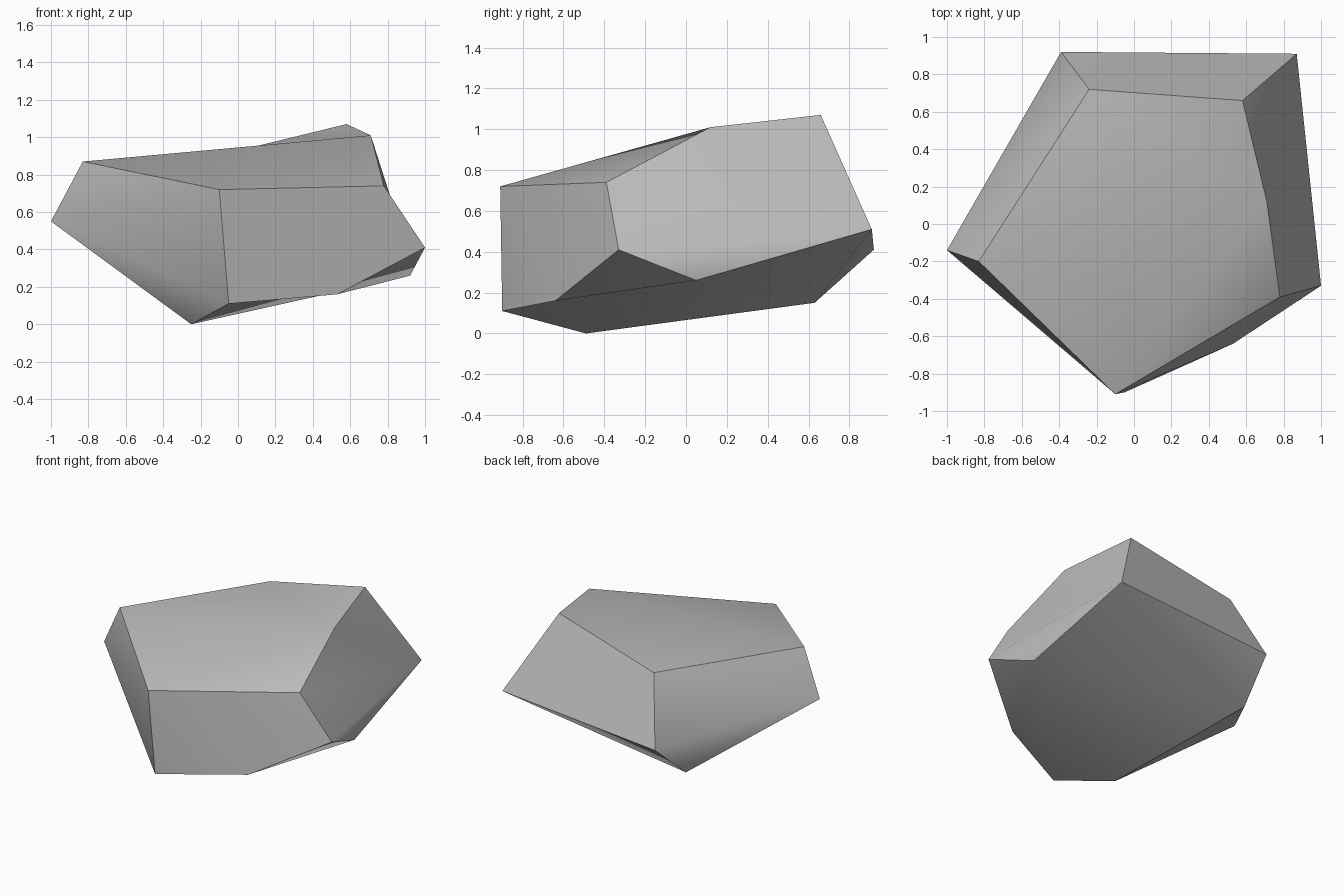
import bpy
import bmesh

if "Cube" in bpy.data.objects:
    bpy.data.objects.remove(bpy.data.objects["Cube"], do_unlink=True)

# Plain stone colour
stone = bpy.data.materials.new("grey stone")
stone.use_nodes = True
colour = (0.5, 0.5, 0.5, 1)
stone.diffuse_color = colour
bsdf = stone.node_tree.nodes["Principled BSDF"]
bsdf.inputs["Base Color"].default_value = colour
bsdf.inputs["Roughness"].default_value = 0.9

corners = {
    # rim of the sloping top
    "rim_back_left": (0.58, 0.66, 1.07),
    "rim_left": (0.71, 0.12, 1.01),
    "rim_front_left": (0.78, -0.39, 0.74),
    "rim_front": (-0.10, -0.91, 0.72),
    "rim_right": (-0.83, -0.20, 0.87),
    "rim_back_right": (-0.24, 0.72, 0.87),
    # widest points of the sides
    "back_right": (-0.39, 0.92, 0.41),
    "back_left": (0.87, 0.91, 0.51),
    "left": (1.0, -0.33, 0.41),
    "right": (-1.0, -0.14, 0.55),
    # undercut base
    "foot_left": (0.92, 0.05, 0.26),
    "foot_front_left": (0.53, -0.64, 0.16),
    "foot_front": (-0.05, -0.90, 0.11),
    "foot": (-0.25, -0.49, 0.0),
    "foot_back": (-0.44, 0.63, 0.15),
}

# Each facet is a loop of corners, fanned out from its first corner
facets = [
    # top
    "rim_left rim_back_left rim_back_right rim_right rim_front rim_front_left",
    # left side
    "back_left rim_back_left rim_left rim_front_left left foot_left",
    # front
    "rim_front rim_front_left left foot_front_left foot_front",
    # front right
    "right rim_right rim_front foot_front foot",
    # back right
    "right rim_right rim_back_right back_right foot_back",
    # back
    "rim_back_right rim_back_left back_left back_right",
    # small undercut on the right
    "right foot foot_back",
]

bm = bmesh.new()
verts = {name: bm.verts.new(co) for name, co in corners.items()}


def triangle(*points):
    face = bm.faces.new(points)
    face.smooth = True


for facet in facets:
    loop = [verts[name] for name in facet.split()]
    for a, b in zip(loop[1:], loop[2:]):
        triangle(loop[0], a, b)
    # crisp outline around a softly bent facet
    for a, b in zip(loop, loop[1:] + loop[:1]):
        bm.edges.get((a, b)).smooth = False

# Underside: fanned from the left foot, closing with the back corner
under = [verts[n] for n in
         "foot_left left foot_front_left foot_front foot foot_back back_left".split()]
for a, b in zip(under[1:], under[2:]):
    triangle(under[0], a, b)
triangle(verts["foot_back"], verts["back_right"], verts["back_left"])
for a, b in (("foot", "foot_front"), ("foot", "foot_back")):
    bm.edges.get((verts[a], verts[b])).smooth = False

bmesh.ops.recalc_face_normals(bm, faces=bm.faces)
mesh = bpy.data.meshes.new("boulder")
bm.to_mesh(mesh)
bm.free()
mesh.materials.append(stone)
boulder = bpy.data.objects.new("boulder", mesh)
bpy.context.collection.objects.link(boulder)
